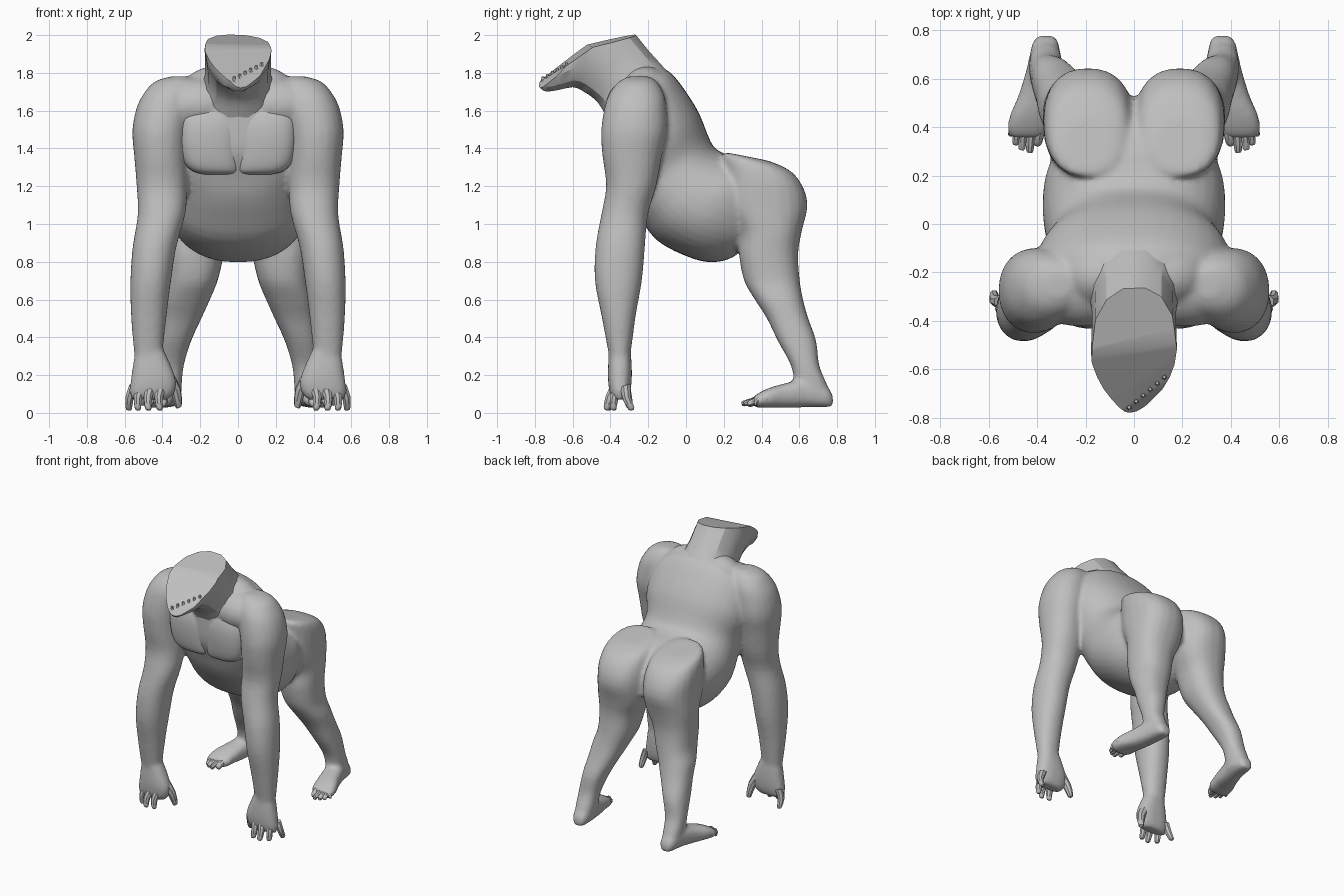
import bpy, bmesh, math
from mathutils import Vector as V

if "Cube" in bpy.data.objects:
    bpy.data.objects.remove(bpy.data.objects["Cube"])

grey = bpy.data.materials.new("grey")
grey.diffuse_color = (0.52, 0.52, 0.52, 1)
grey.use_nodes = True
grey.node_tree.nodes["Principled BSDF"].inputs["Base Color"].default_value = grey.diffuse_color


def finish(name, bm, mirror, angle=40):
    if mirror:
        dup = bmesh.ops.duplicate(bm, geom=bm.verts[:] + bm.edges[:] + bm.faces[:])['geom']
        for v in dup:
            if isinstance(v, bmesh.types.BMVert):
                v.co.x *= -1
    bmesh.ops.recalc_face_normals(bm, faces=bm.faces)
    me = bpy.data.meshes.new(name)
    bm.to_mesh(me)
    bm.free()
    me.materials.append(grey)
    ob = bpy.data.objects.new(name, me)
    bpy.context.collection.objects.link(ob)
    bpy.ops.object.select_all(action='DESELECT')
    ob.select_set(True)
    bpy.context.view_layer.objects.active = ob
    bpy.ops.object.shade_smooth_by_angle(angle=math.radians(angle))
    return ob


def spline(rows, steps):
    """Catmull-Rom interpolation between rows of numbers."""
    out = []
    for i in range(len(rows) - 1):
        p = [rows[max(0, min(len(rows) - 1, i + k))] for k in (-1, 0, 1, 2)]
        for s in range(steps):
            t = s / steps
            out.append([0.5 * (2 * b + (c - a) * t + (2 * a - 5 * b + 4 * c - d) * t * t
                               + (3 * b - a - 3 * c + d) * t ** 3) for a, b, c, d in zip(*p)])
    return out + [list(rows[-1])]


def loft(name, rows, ring, mirror=True, n=22, steps=3, power=2.0, cuts=(), angle=40):
    """Skin a closed tube through rings; ring(row) gives centre and two half axes."""
    bm = bmesh.new()
    loops = []
    for row in spline(rows, steps):
        c, u, v = ring(row)
        loop = []
        for k in range(n):
            a = 2 * math.pi * k / n
            ca, sa = math.cos(a), math.sin(a)
            e = 2 / power
            loop.append(bm.verts.new(c + u * math.copysign(abs(ca) ** e, ca)
                                     + v * math.copysign(abs(sa) ** e, sa)))
        loops.append(loop)
    for a, b in zip(loops, loops[1:]):
        for k in range(n):
            bm.faces.new((a[k], a[(k + 1) % n], b[(k + 1) % n], b[k]))
    bm.faces.new(loops[0])
    bm.faces.new(loops[-1])
    # flat planar cuts, each closed with a face
    for co, no in cuts:
        res = bmesh.ops.bisect_plane(bm, geom=bm.verts[:] + bm.edges[:] + bm.faces[:],
                                     plane_co=co, plane_no=no, clear_outer=True)
        edges = [g for g in res['geom_cut'] if isinstance(g, bmesh.types.BMEdge)]
        bmesh.ops.contextual_create(bm, geom=edges)
    return finish(name, bm, mirror, angle)


def level(r):      # horizontal ring: x, y, z, half width, half depth
    return V(r[:3]), V((r[3], 0, 0)), V((0, r[4], 0))


def tilted(r):     # like level, with a slope falling to the back
    return V(r[:3]), V((r[3], 0, 0)), V((0, r[4], -r[4] * r[5]))


def upright(r):    # ring facing y: x, y, z, half width, half height
    return V(r[:3]), V((r[3], 0, 0)), V((0, 0, r[4]))


def span(r):       # ring from back y, z to front y, z, with half width
    b, f = V((0, r[0], r[1])), V((0, r[2], r[3]))
    return (b + f) / 2, V((r[4], 0, 0)), (f - b) / 2


def ellipsoid(name, centre, radii):
    bm = bmesh.new()
    bmesh.ops.create_uvsphere(bm, u_segments=24, v_segments=14, radius=1)
    for v in bm.verts:
        v.co = V([c + r * p for c, r, p in zip(centre, radii, v.co)])
    return finish(name, bm, True)


def digit(name, points, r0, r1):
    """Tapered, blunt finger or toe along points."""
    d = (V(points[-1]) - V(points[0])).normalized()
    side = d.cross(V((0.3, 0.9, 0.3))).normalized()
    up = d.cross(side)
    k = len(points) - 1
    rows = [(*p, r0 + (r1 - r0) * i / k) for i, p in enumerate(points)]
    tip = V(points[-1]) + d * r1 * 0.6
    loft(name, rows + [(*tip, r1 * 0.45)],
         lambda r: (V(r[:3]), side * r[3], up * r[3]), n=8, steps=2)


# torso: sloping back, round belly
body = [loft("body", [
    (-.17, 1.85, -.42, 1.62, .20), (-.08, 1.80, -.42, 1.52, .35),
    (.00, 1.70, -.41, 1.38, .40), (.07, 1.585, -.36, 1.25, .395),
    (.12, 1.46, -.315, 1.14, .355), (.155, 1.40, -.245, 1.03, .362),
    (.22, 1.367, -.15, .91, .376), (.31, 1.345, .00, .83, .372),
    (.41, 1.295, .13, .797, .33), (.51, 1.17, .25, .825, .25),
    (.53, 1.02, .36, .92, .09)], span, mirror=False, n=36, power=2.25)]

# neck slope, shoulder bridge and arms
body.append(ellipsoid("neck_slope", (.12, -.215, 1.68), (.19, .14, .155)))
body.append(ellipsoid("shoulder", (.21, -.25, 1.63), (.26, .175, .15)))
body.append(loft("arm", [
    (.31, -.25, 1.782, .04, .05), (.33, -.255, 1.755, .11, .10),
    (.362, -.262, 1.69, .138, .145), (.387, -.268, 1.61, .152, .165),
    (.41, -.275, 1.49, .150, .175),
    (.41, -.285, 1.36, .140, .158), (.402, -.29, 1.20, .135, .133),
    (.405, -.325, 1.05, .126, .124), (.442, -.348, .88, .116, .131),
    (.462, -.358, .70, .108, .125), (.472, -.357, .52, .095, .092),
    (.475, -.352, .34, .078, .063), (.475, -.352, .28, .07, .055)], level, power=2.15))

# palms
body.append(loft("palm", [
    (.475, -.352, .38, .06, .052), (.46, -.35, .28, .093, .062),
    (.448, -.35, .18, .120, .064), (.455, -.35, .11, .120, .055),
    (.465, -.35, .07, .097, .038)], level, n=14, power=2.5))

# buttocks and legs
body.append(loft("leg", [
    (.19, .335, 1.355, .10, .10, .2), (.19, .375, 1.325, .160, .18, .25),
    (.19, .41, 1.235, .183, .212, .2), (.19, .425, 1.09, .186, .219, 0),
    (.20, .445, .96, .178, .168, 0), (.222, .437, .84, .151, .157, 0),
    (.24, .455, .70, .133, .148, 0), (.272, .492, .60, .124, .128, 0),
    (.30, .538, .50, .107, .11, 0), (.335, .588, .38, .087, .102, 0),
    (.36, .631, .25, .073, .075, 0), (.365, .66, .15, .068, .087, 0),
    (.365, .672, .07, .064, .095, 0)], tilted, power=2.35))

# feet
body.append(loft("foot", [
    (.365, .778, .06, .03, .026), (.365, .747, .085, .055, .055),
    (.375, .64, .105, .069, .076), (.40, .53, .092, .078, .066),
    (.425, .45, .082, .088, .054), (.435, .39, .068, .088, .041),
    (.44, .355, .058, .068, .026)], upright, n=16, power=2.5))

# fuse the fleshy parts into one smooth skin
bpy.ops.object.select_all(action='DESELECT')
for ob in body:
    ob.select_set(True)
bpy.context.view_layer.objects.active = body[0]
bpy.ops.object.join()
fuse = body[0].modifiers.new("fuse", 'REMESH')
fuse.mode = 'VOXEL'
fuse.voxel_size = 0.014
fuse.use_smooth_shade = True
soften = body[0].modifiers.new("soften", 'SMOOTH')
soften.factor = 0.5
soften.iterations = 6

# neck and lower jaw, sliced flat on top
loft("neck_and_jaw", [
    (-.02, 1.71, -.38, 1.48, .22), (-.10, 1.815, -.45, 1.61, .20),
    (-.19, 1.915, -.49, 1.66, .175), (-.36, 2.10, -.55, 1.70, .175),
    (-.55, 2.12, -.60, 1.72, .175), (-.68, 2.00, -.68, 1.705, .13),
    (-.765, 1.95, -.75, 1.70, .07), (-.80, 1.85, -.785, 1.735, .03)],
    span, mirror=False, n=14, steps=2, power=2.2, angle=28, cuts=[
        (V((0, -.27, 2.0)), V((.06, -.24, 1))),
        (V((0, -.54, 1.92)), V((.10, -.72, 1))),
        (V((-.05, -.775, 1.76)), V((.34, -.75, .5)))])

# flat chest muscles meeting in the middle
loft("chest_muscle", [
    (.10, -.335, 1.262, .075, .03), (.118, -.335, 1.278, .118, .062),
    (.136, -.335, 1.315, .143, .08), (.146, -.335, 1.38, .155, .092),
    (.150, -.335, 1.46, .160, .098), (.150, -.33, 1.54, .160, .097),
    (.15, -.31, 1.62, .15, .088), (.15, -.29, 1.67, .12, .05)],
    level, n=28, power=2.6)

# fingers, thumb and toes
for i, (x0, y0, x1, y1) in enumerate([(.55, -.32, .578, -.29), (.51, -.355, .53, -.385),
                                      (.46, -.37, .475, -.42), (.405, -.37, .415, -.41)]):
    digit(f"finger_{i + 1}", [(x0, y0, .14), ((x0 + x1) / 2 + .01, (y0 + y1) / 2 - .01, .08),
                              (x1, y1, .025)], .029, .018)
digit("thumb", [(.38, -.34, .20), (.33, -.32, .12), (.315, -.30, .04)], .038, .02)
for i, (x0, x1, y1, r) in enumerate([(.385, .40, .325, .028), (.42, .43, .295, .022),
                                     (.45, .463, .305, .021), (.475, .488, .325, .02),
                                     (.497, .508, .36, .018)]):
    digit(f"toe_{i + 1}", [(x0, .43, .07), ((x0 + x1) / 2, .38, .068), (x1, y1 + .01, .05)],
          r, r * .75)

# small row of lower teeth along the right side of the jaw
bm = bmesh.new()
for i in range(6):
    t = i / 5
    res = bmesh.ops.create_cone(bm, cap_ends=True, segments=6, radius1=.013, radius2=.007, depth=.03)
    for v in res['verts']:
        v.co += V((.125 - .145 * t, -.632 - .125 * t, 1.84 - .075 * t))
finish("lower_teeth", bm, False)
